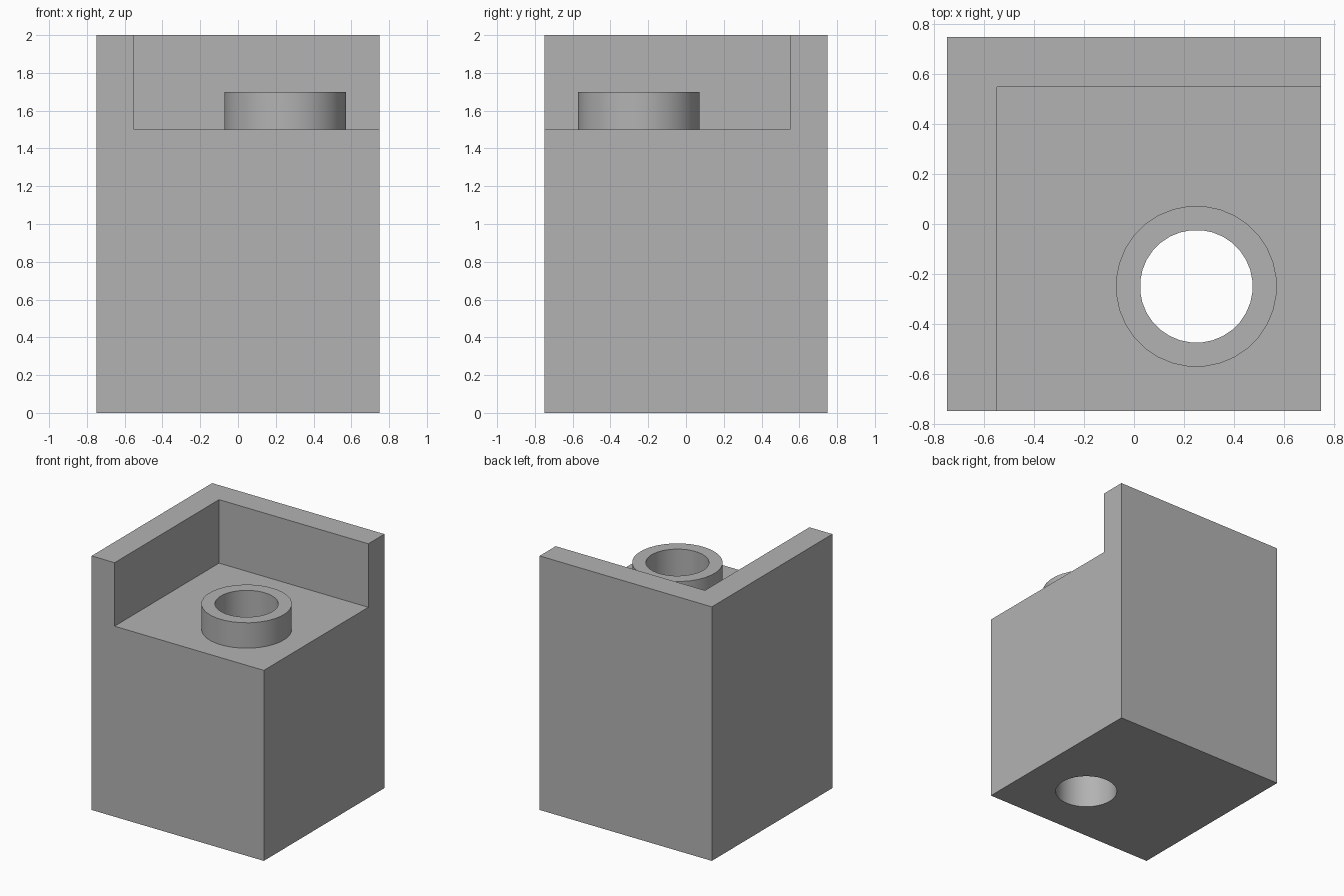
import bpy
import math

if "Cube" in bpy.data.objects:
    bpy.data.objects.remove(bpy.data.objects["Cube"], do_unlink=True)

grey = bpy.data.materials.new("plain grey")
grey.use_nodes = True
COLOUR = (0.45, 0.45, 0.45, 1)
grey.diffuse_color = COLOUR
grey.node_tree.nodes["Principled BSDF"].inputs["Base Color"].default_value = COLOUR

SIDE, HEIGHT, LEDGE, WALL = 1.5, 2.0, 1.5, 0.2
HALF = SIDE / 2
CENTRE = (0.25, -0.25)


def box(name, low, high):
    mid = [(a + b) / 2 for a, b in zip(low, high)]
    bpy.ops.mesh.primitive_cube_add(size=1, location=mid)
    ob = bpy.context.object
    ob.name = name
    ob.scale = [b - a for a, b in zip(low, high)]
    bpy.ops.object.transform_apply(location=True, scale=True)
    ob.data.materials.append(grey)
    return ob


def cylinder(name, radius, low, high):
    bpy.ops.mesh.primitive_cylinder_add(
        vertices=32, radius=radius, depth=high - low,
        location=(*CENTRE, (low + high) / 2),
        rotation=(0, 0, math.pi / 32))
    ob = bpy.context.object
    ob.name = name
    bpy.ops.object.transform_apply(location=True, rotation=True)
    ob.data.materials.append(grey)
    return ob


def combine(target, other, operation):
    mod = target.modifiers.new(other.name, "BOOLEAN")
    mod.operation = operation
    mod.solver = "EXACT"
    mod.object = other
    bpy.context.view_layer.objects.active = target
    bpy.ops.object.modifier_apply(modifier=mod.name)
    bpy.data.objects.remove(other, do_unlink=True)


# Block with a raised L-shaped wall along two sides
block = box("block", (-HALF, -HALF, 0), (HALF, HALF, HEIGHT))
notch = box("notch", (WALL - HALF, -HALF - 1, LEDGE),
            (HALF + 1, HALF - WALL, HEIGHT + 1))
combine(block, notch, "DIFFERENCE")

# Round collar on the ledge
combine(block, cylinder("collar", 0.323, LEDGE - 0.2, LEDGE + 0.2), "UNION")

# Bore running right through collar and block
combine(block, cylinder("bore", 0.226, -1, HEIGHT + 1), "DIFFERENCE")

bpy.ops.object.select_all(action="DESELECT")
block.select_set(True)
bpy.context.view_layer.objects.active = block
bpy.ops.object.shade_smooth_by_angle(angle=math.radians(30))
